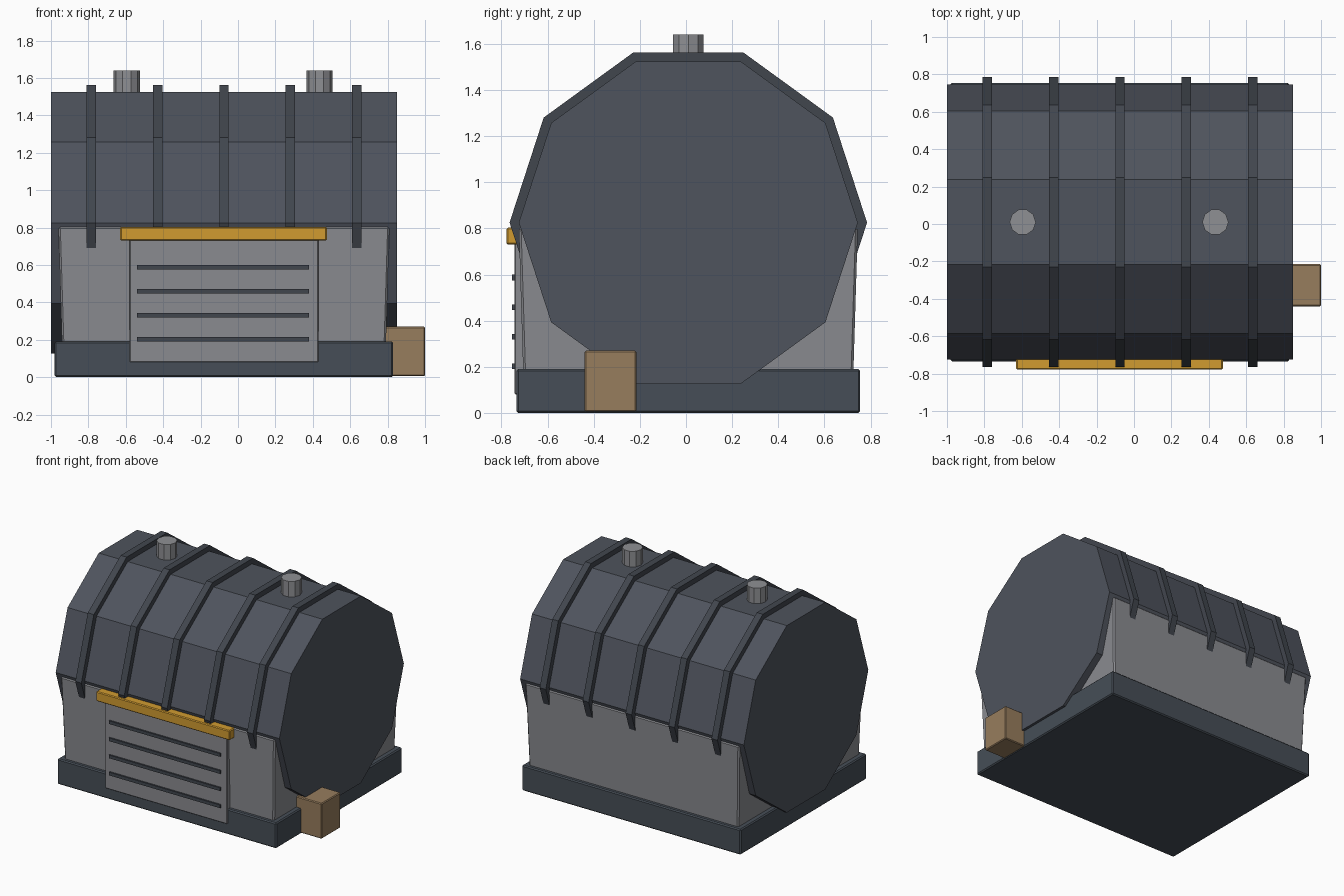
import bpy, bmesh, math
from mathutils import Vector

cube = bpy.data.objects.get("Cube")
if cube:
    bpy.data.objects.remove(cube, do_unlink=True)

CX, CY = -0.075, 0.01      # centre of the building
AXIS_Z = 0.825             # height of the drum's axis


def material(name, rgb):
    mat = bpy.data.materials.new(name)
    mat.use_nodes = True
    mat.diffuse_color = (*rgb, 1)
    mat.node_tree.nodes["Principled BSDF"].inputs["Base Color"].default_value = (*rgb, 1)
    return mat


slate = material("slate", (0.077, 0.087, 0.109))
dark_slate = material("dark slate", (0.053, 0.061, 0.076))
base_grey = material("base grey", (0.061, 0.076, 0.095))
wall_grey = material("wall grey", (0.254, 0.258, 0.279))
vent_grey = material("vent grey", (0.275, 0.279, 0.296))
amber = material("amber", (0.64, 0.33, 0.03))
tan = material("tan", (0.31, 0.205, 0.11))


def finish(name, bm, mat, bevel=0):
    bmesh.ops.recalc_face_normals(bm, faces=bm.faces)
    mesh = bpy.data.meshes.new(name)
    bm.to_mesh(mesh)
    bm.free()
    mesh.materials.append(mat)
    obj = bpy.data.objects.new(name, mesh)
    bpy.context.scene.collection.objects.link(obj)
    if bevel:
        mod = obj.modifiers.new("Bevel", "BEVEL")
        mod.width, mod.segments = bevel, 1
    return obj


def box(name, x, y, z, mat, bevel=0, flare=0):
    """Box from ranges; flare widens the top on every side."""
    bm = bmesh.new()
    bmesh.ops.create_cube(bm, size=1)
    for v in bm.verts:
        grow = flare if v.co.z > 0 else 0
        signs = [1 if c > 0 else -1 for c in v.co]
        v.co = Vector([sum(r) / 2 + s * (r[1] - r[0]) / 2
                       for r, s in zip((x, y, z), signs)])
        v.co.x += signs[0] * grow
        v.co.y += signs[1] * grow
    return finish(name, bm, mat, bevel)


def prism(name, start, along, radius, mat, sides=10):
    """Regular prism from a start point, along x or z."""
    bm = bmesh.new()
    start, along = Vector(start), Vector(along)
    u = Vector((0, 1, 0)) if along.x else Vector((1, 0, 0))
    w = along.normalized().cross(u)
    ring = []
    for i in range(sides):
        a = math.tau * i / sides
        ring.append(bm.verts.new(start + radius * (u * math.cos(a) + w * math.sin(a))))
    cap = bm.faces.new(ring)
    ext = bmesh.ops.extrude_face_region(bm, geom=[cap], use_keep_orig=True)
    bmesh.ops.translate(bm, vec=along,
                        verts=[g for g in ext["geom"] if isinstance(g, bmesh.types.BMVert)])
    return finish(name, bm, mat)


# Foundation and flared walls
box("base", (-0.98, 0.83), (CY - 0.745, CY + 0.745), (0, 0.19), base_grey, 0.008)
box("walls", (CX - 0.865, CX + 0.865), (CY - 0.715, CY + 0.715), (0.15, 0.805),
    wall_grey, 0.01, flare=0.02)

# Ten-sided drum roof with raised bands
prism("drum_roof", (-1, CY, AXIS_Z), (1.85, 0, 0), 0.735, slate)
for i in range(5):
    x = CX - 0.71 + i * 0.355
    prism(f"roof_band_{i + 1}", (x - 0.025, CY, AXIS_Z), (0.05, 0, 0), 0.775, dark_slate)

# Roof vents
for side, x in (("right", -0.595), ("left", 0.435)):
    prism(f"roof_vent_{side}", (x, CY, 1.48), (0, 0, 0.16), 0.07, vent_grey)

# Shutter door with slats and a lintel
box("shutter", (-0.58, 0.43), (-0.743, -0.65), (0.08, 0.75), wall_grey, 0.004)
for i in range(4):
    z = 0.203 + i * 0.128
    box(f"shutter_slat_{i + 1}", (-0.54, 0.38), (-0.755, -0.73),
        (z - 0.012, z + 0.012), dark_slate)
box("lintel", (-0.63, 0.475), (-0.778, -0.66), (0.73, 0.803), amber, 0.006)

# Crate at the left end
box("crate", (0.78, 1.0), (-0.44, -0.215), (0.005, 0.27), tan, 0.006)
